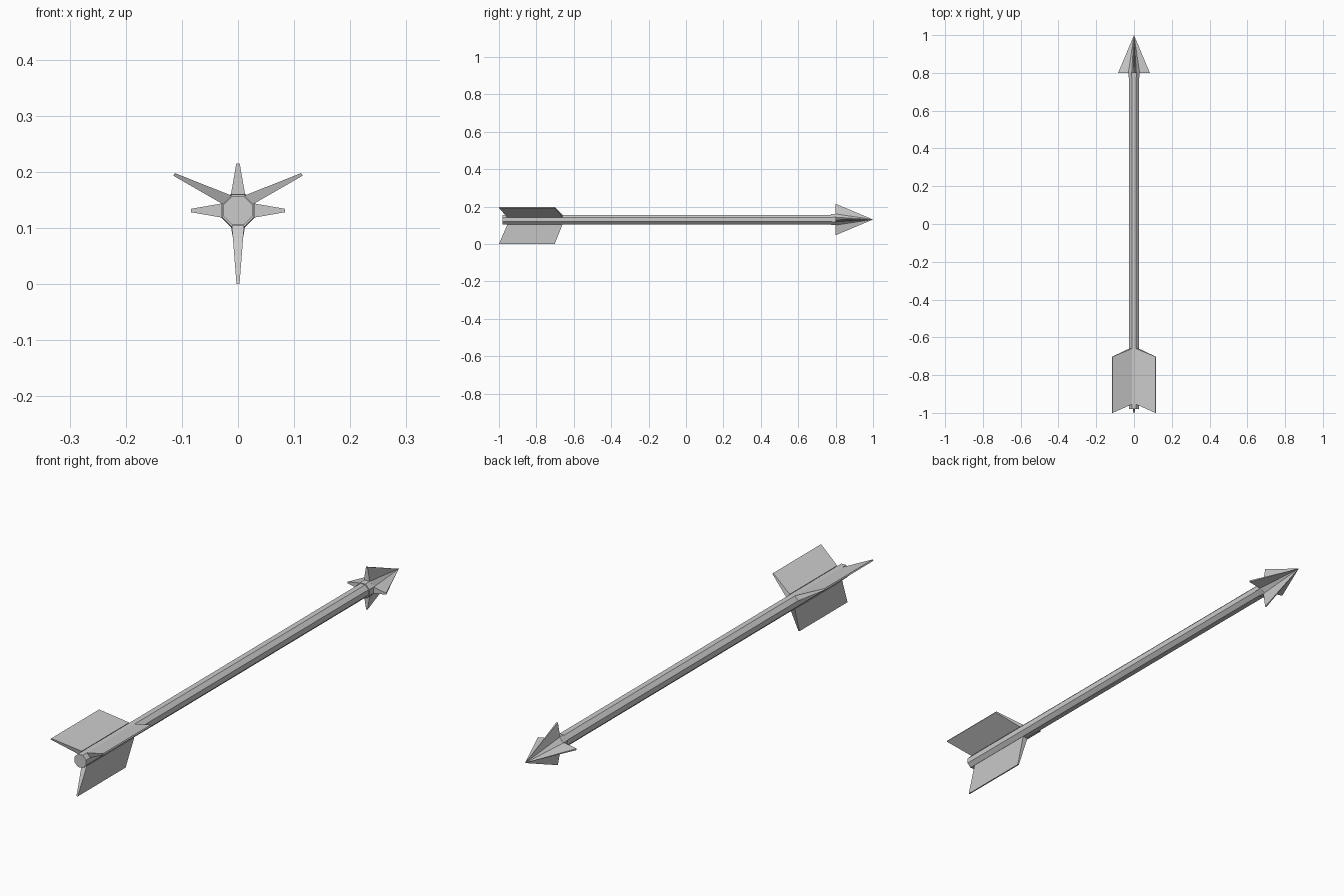
import bpy, bmesh
from math import cos, sin, radians

if "Cube" in bpy.data.objects:
    bpy.data.objects.remove(bpy.data.objects["Cube"])

CZ = 0.131  # height of the arrow's axis


def finish(name, verts, faces):
    mesh = bpy.data.meshes.new(name)
    mesh.from_pydata(verts, [], faces)
    bm = bmesh.new()
    bm.from_mesh(mesh)
    bmesh.ops.recalc_face_normals(bm, faces=bm.faces)
    bm.to_mesh(mesh)
    bm.free()
    obj = bpy.data.objects.new(name, mesh)
    bpy.context.collection.objects.link(obj)
    return obj


def octagon(r):
    # flats face along the axes
    return [(r * cos(radians(22.5 + 45 * i)), r * sin(radians(22.5 + 45 * i))) for i in range(8)]


def prism(name, ring_a, ya, ring_b, yb):
    n = len(ring_a)
    verts = [(x, ya, CZ + z) for x, z in ring_a] + [(x, yb, CZ + z) for x, z in ring_b]
    faces = [(i, (i + 1) % n, n + (i + 1) % n, n + i) for i in range(n)]
    faces += [tuple(range(n)), tuple(range(n, 2 * n))]
    return finish(name, verts, faces)


R = 0.0275
# Shaft and the collar behind the head
prism("shaft", octagon(R), -0.98, octagon(R), 0.8)
prism("head_collar", octagon(0.031), 0.775, octagon(0.0325), 0.805)

# Arrowhead: four-bladed star tapering to a point
star = []
for k in range(4):
    a = radians(90 * k)
    for r, t in ((0.03, -0.0124), (0.084, -0.003), (0.084, 0.003), (0.03, 0.0124)):
        star.append((r * cos(a) - t * sin(a), r * sin(a) + t * cos(a)))
verts = [(x, 0.8, CZ + z) for x, z in star] + [(0, 1.0, CZ)]
faces = [(i, (i + 1) % 16, 16) for i in range(16)]
# Back of the head: four blade quads around an octagon
faces += [tuple(range(4 * k, 4 * k + 4)) for k in range(4)]
faces.append(tuple(i for k in range(4) for i in (4 * k, 4 * k + 3)))
finish("arrowhead", verts, faces)

# Fletching: vanes grow from one shaft flat to a thin swept edge
for name, root_angle, tip_angle in (("vane_right", 45, 29.5), ("vane_left", 135, 150.5), ("vane_bottom", 270, 270)):
    ta = radians(tip_angle)
    section = []
    for s in (-1, 1):
        a = radians(root_angle + s * 22.5)
        section.append((0.0285 * cos(a), 0.0285 * sin(a)))
    for t in (0.0027, -0.0027):
        section.append((0.1308 * cos(ta) - t * sin(ta), 0.1308 * sin(ta) + t * cos(ta)))
    rear, front = (-0.955, -0.955, -1, -1), (-0.66, -0.66, -0.702, -0.702)
    verts = [(x, y, CZ + z) for ys in (rear, front) for (x, z), y in zip(section, ys)]
    faces = [(i, (i + 1) % 4, 4 + (i + 1) % 4, 4 + i) for i in range(4)] + [(0, 1, 2, 3), (4, 5, 6, 7)]
    finish(name, verts, faces)
